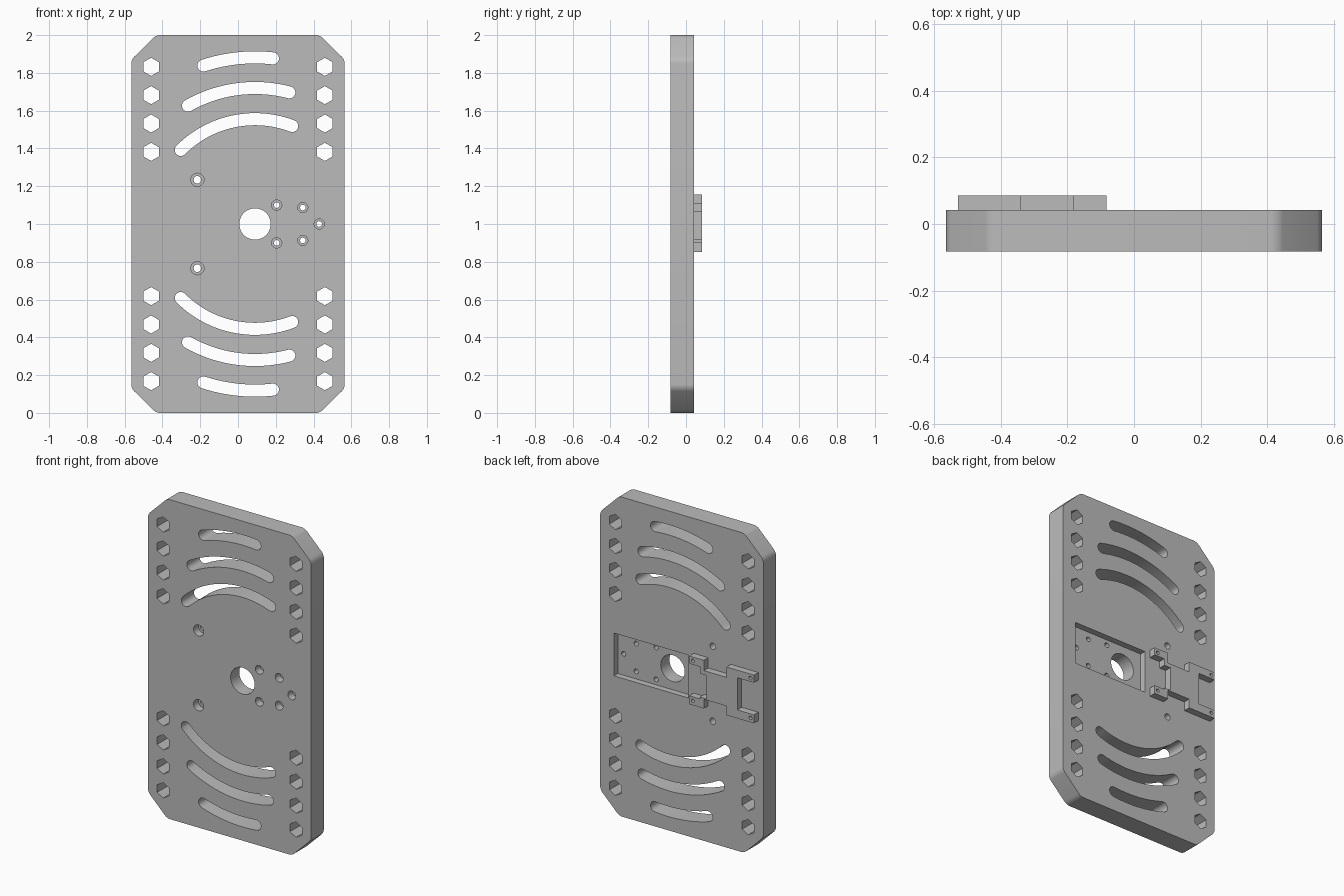
import bpy, bmesh, math
from mathutils import Matrix

if "Cube" in bpy.data.objects:
    bpy.data.objects.remove(bpy.data.objects["Cube"])

FRONT, BACK, RAISED = -0.083, 0.042, 0.085
POCKET_FLOOR = 0.003
HUB_X, HUB_Z = 0.09, 1.0

grey = bpy.data.materials.new("plain_grey")
grey.use_nodes = True
grey.diffuse_color = (0.5, 0.5, 0.5, 1)
grey.node_tree.nodes["Principled BSDF"].inputs["Base Color"].default_value = (0.5, 0.5, 0.5, 1)


def ring(x, z, r, n=32):
    """Regular outline with a point at the top."""
    return [(x + r * math.sin(math.tau * i / n), z + r * math.cos(math.tau * i / n)) for i in range(n)]


def box(x0, x1, z0, z1):
    return [(x0, z0), (x1, z0), (x1, z1), (x0, z1)]


def slot(radius, left, right, flip, half=0.032, n=28, cap=10):
    """Round-ended arc slot around the hub, with its ends given in x."""
    a0 = math.asin((left - HUB_X) / radius)
    a1 = math.asin((right - HUB_X) / radius)
    pts = []
    for i in range(n + 1):
        a = a0 + (a1 - a0) * i / n
        pts.append(((radius + half) * math.sin(a), (radius + half) * math.cos(a)))
    for i in range(1, cap):
        t = a1 + math.pi * i / cap
        pts.append((radius * math.sin(a1) + half * math.sin(t), radius * math.cos(a1) + half * math.cos(t)))
    for i in range(n + 1):
        a = a1 + (a0 - a1) * i / n
        pts.append(((radius - half) * math.sin(a), (radius - half) * math.cos(a)))
    for i in range(1, cap):
        t = a0 + math.pi + math.pi * i / cap
        pts.append((radius * math.sin(a0) + half * math.sin(t), radius * math.cos(a0) + half * math.cos(t)))
    return [(HUB_X + x, HUB_Z + flip * z) for x, z in pts]


def prisms(name, outlines, y0, y1, rounding=0):
    """One object made of outlines in the xz plane, extruded along y."""
    bm = bmesh.new()
    for outline in outlines:
        face = bm.faces.new([bm.verts.new((x, y0, z)) for x, z in outline])
        out = bmesh.ops.extrude_face_region(bm, geom=[face])
        moved = [g for g in out["geom"] if isinstance(g, bmesh.types.BMVert)]
        bmesh.ops.transform(bm, matrix=Matrix.Translation((0, y1 - y0, 0)), verts=moved)
    if rounding:
        edges = [e for e in bm.edges if abs(e.verts[0].co.y - e.verts[1].co.y) > 0.01]
        bmesh.ops.bevel(bm, geom=edges, offset=rounding, segments=5, profile=0.5, affect='EDGES')
    bmesh.ops.recalc_face_normals(bm, faces=bm.faces)
    mesh = bpy.data.meshes.new(name)
    bm.to_mesh(mesh)
    bm.free()
    mesh.materials.append(grey)
    obj = bpy.data.objects.new(name, mesh)
    bpy.context.collection.objects.link(obj)
    return obj


def activate(obj):
    bpy.ops.object.select_all(action='DESELECT')
    obj.select_set(True)
    bpy.context.view_layer.objects.active = obj


def cut(obj, outlines, y0, y1):
    cutter = prisms("cutter", outlines, y0, y1)
    cutter.hide_render = True
    mod = obj.modifiers.new("cut", 'BOOLEAN')
    mod.operation, mod.solver, mod.object = 'DIFFERENCE', 'EXACT', cutter
    activate(obj)
    bpy.ops.object.modifier_apply(modifier=mod.name)
    bpy.data.objects.remove(cutter)


def finish(obj):
    activate(obj)
    bpy.ops.object.shade_smooth_by_angle(angle=math.radians(30))


# Plate with clipped, softly rounded corners
W, CX, CZ = 0.565, 0.433, 0.13
plate = prisms("plate", [[(-CX, 0), (CX, 0), (W, CZ), (W, 2 - CZ),
                          (CX, 2), (-CX, 2), (-W, 2 - CZ), (-W, CZ)]], FRONT, BACK, 0.02)

# Rectangular pocket in the back
cut(plate, [box(-0.047, 0.47, 0.866, 1.134)], POCKET_FLOOR, 0.2)

# Slots, hexagonal holes, hub bore and screw holes, all through
hub_screws = [(0.43, 1.0)] + [(x, 1 + s * d) for x, d in ((0.205, 0.1), (0.343, 0.087)) for s in (-1, 1)]
side_screws = [(-0.215, 1 + s * 0.234) for s in (-1, 1)]
through = [ring(HUB_X, HUB_Z, 0.083, 48)]
for flip in (-1, 1):
    for radius, left, right in ((0.555, -0.303, 0.287), (0.72, -0.265, 0.272), (0.882, -0.183, 0.185)):
        through.append(slot(radius, left, right, flip))
    for x in (-0.46, 0.46):
        through += [ring(x, 1 + flip * (0.382 + 0.15 * i), 0.048, 6) for i in range(4)]
through += [ring(x, z, 0.015, 20) for x, z in hub_screws]
through += [ring(x, z, 0.02, 20) for x, z in side_screws]
cut(plate, through, -0.3, 0.3)

# Counterbores from the front
cut(plate, [ring(x, z, 0.027, 24) for x, z in hub_screws]
    + [ring(x, z, 0.035, 24) for x, z in side_screws], -0.3, -0.035)
finish(plate)

# Raised bracket on the back, with two tabs and two arms
bracket = prisms("back_bracket", [[
    (-0.083, 1.155), (-0.183, 1.155), (-0.183, 1.09), (-0.34, 1.09), (-0.34, 1.155), (-0.53, 1.155),
    (-0.53, 1.107), (-0.415, 1.107), (-0.415, 0.906), (-0.53, 0.906), (-0.53, 0.853), (-0.34, 0.853),
    (-0.34, 0.91), (-0.183, 0.91), (-0.183, 0.853), (-0.083, 0.853), (-0.083, 0.906), (-0.155, 0.906),
    (-0.155, 0.917), (-0.2, 0.917), (-0.2, 1.065), (-0.155, 1.065), (-0.155, 1.107), (-0.083, 1.107),
]], BACK, RAISED)
cut(bracket, [ring(x, z, 0.011, 16) for x in (-0.107, -0.506) for z in (0.88, 1.13)], BACK + 0.008, 0.2)
finish(bracket)
